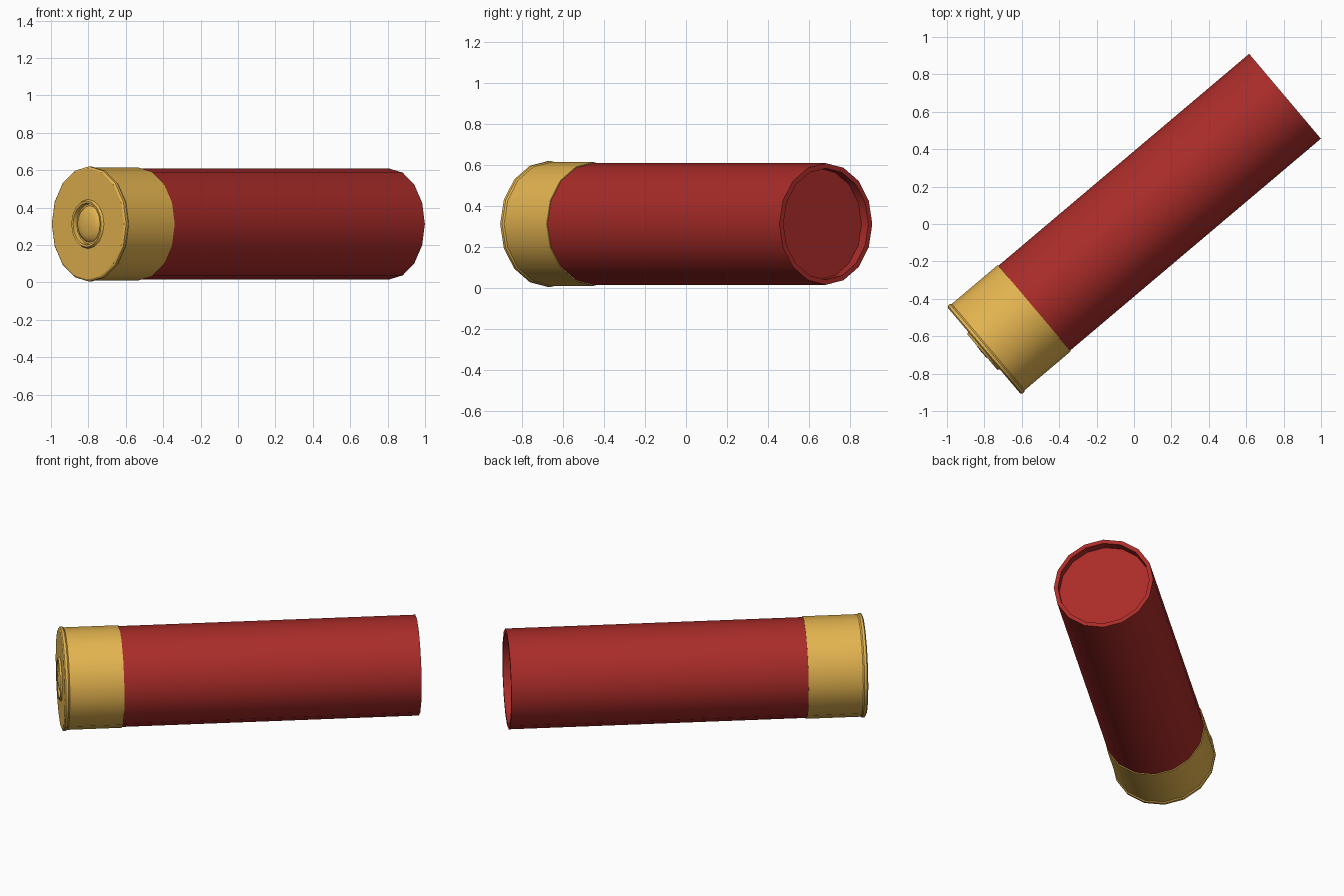
import bpy, bmesh, math
from mathutils import Matrix, Vector

if "Cube" in bpy.data.objects:
    bpy.data.objects.remove(bpy.data.objects["Cube"])

SIDES = 16
YAW = math.radians(40.2)
BASE = Vector((-0.802, -0.677, 0.312))
# local z runs along the shell axis, local x stays horizontal
AXIS = Vector((math.cos(YAW), math.sin(YAW), 0))
SIDE = Vector((-math.sin(YAW), math.cos(YAW), 0))
UP = AXIS.cross(SIDE)
PLACE = Matrix.Translation(BASE) @ Matrix((SIDE, UP, AXIS)).transposed().to_4x4()


def material(name, color):
    mat = bpy.data.materials.new(name)
    mat.diffuse_color = (*color, 1)
    mat.use_nodes = True
    mat.node_tree.nodes["Principled BSDF"].inputs["Base Color"].default_value = mat.diffuse_color
    return mat


def lathe(name, profile, mat, sides=SIDES):
    """Revolve (radius, distance) points about the shell axis."""
    bm = bmesh.new()
    verts = [bm.verts.new((r, 0, d)) for r, d in profile]
    edges = [bm.edges.new(pair) for pair in zip(verts, verts[1:])]
    bmesh.ops.spin(bm, geom=verts + edges, cent=(0, 0, 0), axis=(0, 0, 1),
                   angle=math.tau, steps=sides, use_duplicate=False)
    bmesh.ops.remove_doubles(bm, verts=bm.verts, dist=1e-4)
    bm.transform(PLACE)
    bmesh.ops.recalc_face_normals(bm, faces=bm.faces)
    mesh = bpy.data.meshes.new(name)
    bm.to_mesh(mesh)
    bm.free()
    mesh.materials.append(mat)
    obj = bpy.data.objects.new(name, mesh)
    bpy.context.collection.objects.link(obj)
    bpy.ops.object.select_all(action='DESELECT')
    obj.select_set(True)
    bpy.context.view_layer.objects.active = obj
    bpy.ops.object.shade_smooth_by_angle(angle=math.radians(32))
    return obj


brass = material("brass", (0.78, 0.46, 0.08))
red = material("red_plastic", (0.40, 0.025, 0.022))

# Metal head with its flange and a raised primer seat
lathe("brass_head", [
    (0.0, 0.012), (0.108, 0.012), (0.112, -0.010), (0.124, -0.012),
    (0.132, 0.0), (0.298, 0.0), (0.308, 0.007), (0.308, 0.022),
    (0.302, 0.030), (0.302, 0.352), (0.296, 0.352)], brass)

# Domed primer cap
lathe("primer", [
    (0.0, -0.016), (0.035, -0.014), (0.065, -0.009), (0.088, 0.0),
    (0.098, 0.012)], brass)

# Plastic tube with a recessed closing disc
lathe("hull", [
    (0.297, 0.34), (0.297, 2.107), (0.272, 2.107), (0.272, 2.055),
    (0.0, 2.055)], red)
